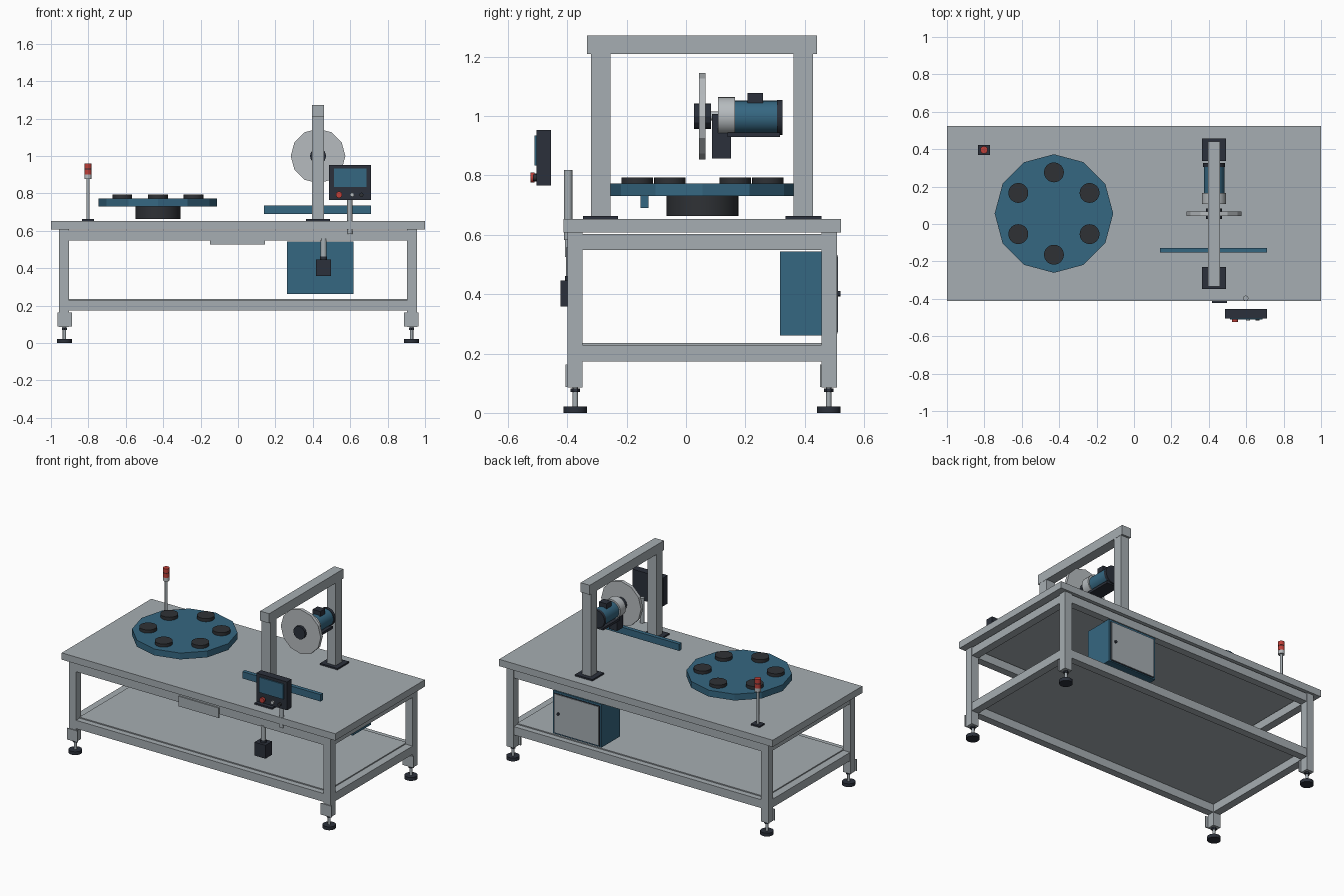
import bpy, math
from mathutils import Matrix

if "Cube" in bpy.data.objects:
    bpy.data.objects.remove(bpy.data.objects["Cube"])


def material(name, rgb):
    m = bpy.data.materials.new(name)
    m.diffuse_color = (*rgb, 1)
    m.use_nodes = True
    m.node_tree.nodes["Principled BSDF"].inputs["Base Color"].default_value = m.diffuse_color
    return m


GREY = material("frame_grey", (0.38, 0.42, 0.445))
PALE = material("pale_metal", (0.47, 0.50, 0.52))
BLUE = material("machine_blue", (0.036, 0.135, 0.22))
DARK = material("dark_steel", (0.024, 0.03, 0.043))
RUBBER = material("black_rubber", (0.028, 0.031, 0.036))
RED = material("signal_red", (0.52, 0.05, 0.04))


def box(name, x, y, z, mat):
    """Box from (min, max) ranges on each axis."""
    bpy.ops.mesh.primitive_cube_add(size=1)
    o = bpy.context.object
    o.name = name
    o.data.transform(Matrix.Diagonal((x[1] - x[0], y[1] - y[0], z[1] - z[0], 1)))
    o.location = [(r[0] + r[1]) / 2 for r in (x, y, z)]
    o.data.materials.append(mat)
    return o


def rod(name, axis, a, b, span, r, mat, sides=32):
    """Cylinder along 'y' or 'z'; a, b are the centre on the other two axes."""
    bpy.ops.mesh.primitive_cylinder_add(vertices=sides, radius=r, depth=span[1] - span[0])
    o = bpy.context.object
    o.name = name
    mid = (span[0] + span[1]) / 2
    if axis == 'y':
        o.data.transform(Matrix.Rotation(math.pi / 2, 4, 'X'))
        o.location = (a, mid, b)
    else:
        o.location = (a, b, mid)
    o.data.materials.append(mat)
    if sides > 12:
        bpy.ops.object.shade_smooth_by_angle(angle=math.radians(35))
    return o


# Table top and shelf
box("table_top", (-1, 1), (-0.412, 0.523), (0.608, 0.653), GREY)
box("lower_shelf", (-0.906, 0.906), (-0.362, 0.47), (0.226, 0.235), GREY)

# Legs, mounting plates and levelling feet
for side, sx in (("left", -1), ("right", 1)):
    for end, y0, yc in (("front", -0.40, -0.373), ("back", 0.457, 0.481)):
        tag = f"{end}_{side}"
        x = sorted((sx * 0.904, sx * 0.957))
        box(f"leg_{tag}", x, (y0, y0 + 0.051), (0.085, 0.608), GREY)
        box(f"foot_plate_{tag}", sorted((sx * 0.888, sx * 0.966)),
            (y0 - 0.006, y0), (0.088, 0.163), GREY)
        fx = sx * 0.928
        rod(f"foot_stem_{tag}", 'z', fx, yc, (0.02, 0.088), 0.009, GREY, 16)
        rod(f"foot_nut_{tag}", 'z', fx, yc, (0.070, 0.082), 0.016, DARK, 6)
        rod(f"foot_pad_{tag}", 'z', fx, yc, (0, 0.022), 0.04, DARK, 24)

# Upper and lower frame rails
for level, z in (("upper", (0.549, 0.602)), ("lower", (0.173, 0.228))):
    for end, y0 in (("front", -0.399), ("back", 0.458)):
        box(f"{level}_rail_{end}", (-0.904, 0.904), (y0, y0 + 0.049), z, GREY)
    for side, x in (("left", (-0.956, -0.905)), ("right", (0.905, 0.956))):
        box(f"{level}_rail_{side}", x, (-0.349, 0.457), z, GREY)
box("front_plate", (-0.15, 0.144), (-0.407, -0.399), (0.526, 0.592), GREY)

# Gantry
GX = 0.428
for end, y, py in (("front", (-0.32, -0.255), (-0.347, -0.229)),
                   ("back", (0.363, 0.428), (0.336, 0.457))):
    box(f"gantry_column_{end}", (0.396, 0.46), y, (0.662, 1.209), GREY)
    box(f"gantry_base_{end}", (0.364, 0.492), py, (0.653, 0.663), DARK)
box("gantry_beam", (0.395, 0.461), (-0.333, 0.441), (1.209, 1.272), GREY)

# Grinding wheel and motor
rod("grinding_wheel", 'y', GX, 1.0, (0.044, 0.066), 0.146, PALE, 12)
rod("wheel_flange", 'y', GX, 1.0, (0.027, 0.084), 0.043, DARK, 12)
rod("drive_shaft", 'y', GX, 1.0, (0.08, 0.11), 0.015, PALE, 16)
rod("gearbox", 'y', GX, 1.0, (0.108, 0.165), 0.064, PALE)
rod("motor_body", 'y', GX, 0.997, (0.165, 0.306), 0.055, BLUE)
rod("motor_end_cap", 'y', GX, 0.996, (0.306, 0.325), 0.059, DARK)
box("terminal_box", (GX - 0.028, GX + 0.028), (0.208, 0.259), (1.04, 1.078), DARK)
box("motor_arm", (GX - 0.03, GX + 0.03), (0.087, 0.151), (0.858, 1.008), DARK)
box("motor_bracket", (GX - 0.045, GX + 0.045), (0.14, 0.316), (0.929, 0.945), DARK)

# Turntable with six pads
TX, TY = -0.428, 0.056
rod("turntable_drum", 'z', TX, TY, (0.663, 0.732), 0.121, RUBBER)
rod("turntable_plate", 'z', TX, TY, (0.731, 0.773), 0.317, BLUE, 12)
for i in range(6):
    a = math.radians(30 + 60 * i)
    rod(f"turntable_pad_{i + 1}", 'z', TX + 0.22 * math.cos(a), TY + 0.22 * math.sin(a),
        (0.772, 0.794), 0.053, RUBBER)

# Guide bar
box("guide_bar", (0.139, 0.711), (-0.153, -0.127), (0.69, 0.735), BLUE)

# Control panel with screen, buttons and post
box("control_panel", (0.487, 0.711), (-0.504, -0.455), (0.766, 0.953), DARK)
box("control_screen", (0.513, 0.688), (-0.511, -0.503), (0.834, 0.934), BLUE)
rod("stop_button_collar", 'y', 0.54, 0.793, (-0.512, -0.503), 0.014, DARK, 20)
rod("stop_button", 'y', 0.54, 0.793, (-0.524, -0.511), 0.017, RED, 20)
rod("grey_button", 'y', 0.61, 0.793, (-0.516, -0.503), 0.011, PALE, 20)
rod("dark_button", 'y', 0.66, 0.793, (-0.516, -0.503), 0.011, RUBBER, 20)
rod("panel_post", 'z', 0.598, -0.397, (0.583, 0.818), 0.014, GREY, 20)

# Hanging pedal box
box("pedal_box", (0.417, 0.497), (-0.423, -0.353), (0.358, 0.446), DARK)
rod("pedal_nut", 'z', 0.458, -0.388, (0.445, 0.462), 0.019, DARK, 16)
rod("pedal_rod", 'z', 0.458, -0.388, (0.46, 0.558), 0.016, GREY, 16)

# Electrical cabinet with rear door
box("cabinet", (0.262, 0.618), (0.316, 0.507), (0.261, 0.544), BLUE)
box("cabinet_door_seal", (0.274, 0.606), (0.506, 0.510), (0.268, 0.532), DARK)
box("cabinet_door", (0.279, 0.601), (0.508, 0.513), (0.273, 0.527), GREY)
rod("cabinet_knob", 'y', 0.573, 0.402, (0.511, 0.521), 0.009, DARK, 16)

# Signal beacon
BX, BY = -0.802, 0.396
box("beacon_base", (BX - 0.032, BX + 0.032), (BY - 0.027, BY + 0.027), (0.653, 0.662), DARK)
rod("beacon_pole", 'z', BX, BY, (0.66, 0.88), 0.009, GREY, 16)
for name, z, r, mat in (("beacon_socket", (0.877, 0.901), 0.019, PALE),
                        ("beacon_lower_lamp", (0.901, 0.929), 0.02, RED),
                        ("beacon_divider", (0.929, 0.934), 0.018, DARK),
                        ("beacon_upper_lamp", (0.934, 0.961), 0.02, RED)):
    rod(name, 'z', BX, BY, z, r, mat, 20)
